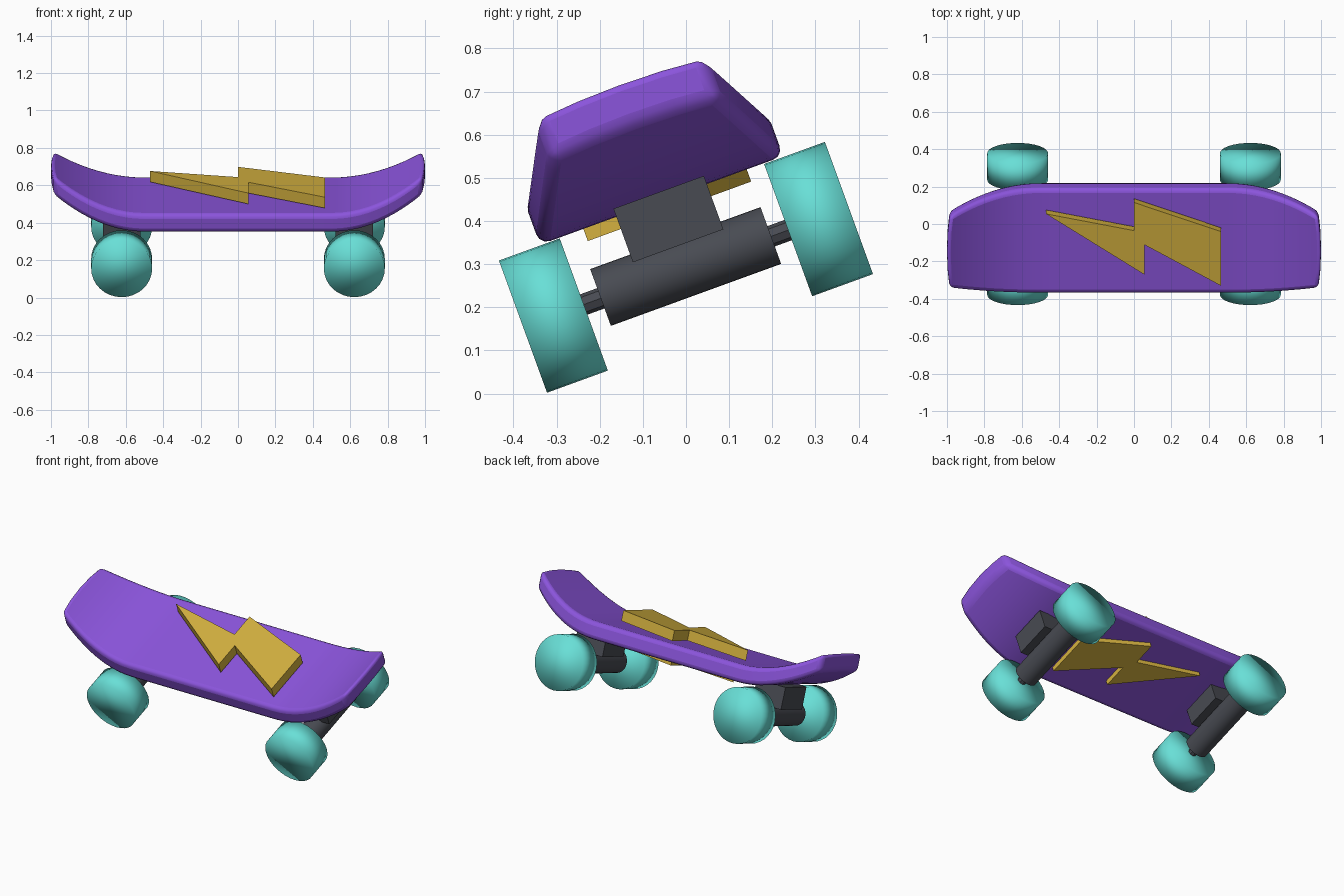
import bpy, bmesh, math
from mathutils import Matrix, Vector

if "Cube" in bpy.data.objects:
    bpy.data.objects.remove(bpy.data.objects["Cube"])

# The whole skateboard leans sideways about its long axis
LEAN = Matrix.Rotation(math.radians(20), 4, 'X')
MID = 0.1  # centre line across the board, before leaning


def material(name, rgb):
    m = bpy.data.materials.new(name)
    m.diffuse_color = (*rgb, 1)
    m.use_nodes = True
    m.node_tree.nodes["Principled BSDF"].inputs["Base Color"].default_value = m.diffuse_color
    return m


purple = material("purple", (0.26, 0.09, 0.72))
teal = material("teal", (0.14, 0.74, 0.68))
yellow = material("yellow", (0.66, 0.44, 0.05))
grey = material("dark_grey", (0.065, 0.07, 0.085))


def finish(name, bm, mat, smooth=None):
    bmesh.ops.recalc_face_normals(bm, faces=bm.faces)
    bm.transform(LEAN)
    me = bpy.data.meshes.new(name)
    bm.to_mesh(me)
    bm.free()
    me.materials.append(mat)
    ob = bpy.data.objects.new(name, me)
    bpy.context.collection.objects.link(ob)
    bpy.ops.object.select_all(action='DESELECT')
    ob.select_set(True)
    bpy.context.view_layer.objects.active = ob
    if smooth == 'ALL':
        bpy.ops.object.shade_smooth()
    elif smooth:
        bpy.ops.object.shade_smooth_by_angle(angle=math.radians(smooth))
    return ob


def cylinder(name, x, y, z, radius, length, sides, mat, smooth):
    bm = bmesh.new()
    bmesh.ops.create_cone(bm, cap_ends=True, segments=sides, radius1=radius, radius2=radius,
                          depth=length, matrix=Matrix.Translation((x, y, z))
                          @ Matrix.Rotation(math.pi / 2, 4, 'X'))
    return finish(name, bm, mat, smooth)


def box(name, centre, size, mat):
    bm = bmesh.new()
    bmesh.ops.create_cube(bm, size=1, matrix=Matrix.Translation(centre)
                          @ Matrix.Diagonal((*size, 1)))
    return finish(name, bm, mat)


def deck_point(x, u, z):
    """Narrow the tips, round them slightly and sweep them upward."""
    t = max(0, (abs(x) - 0.5) / 0.5)
    half = 0.3 - 0.095 * t * t
    px = x * (1 - 0.014 * u * u * t)
    rise = 0.19 * max(0, (abs(px) - 0.5) / 0.5) ** 2
    return Vector((px, MID + half * u, z + rise))


# Deck: closed box grid shaped by deck_point, with rounded rims
bm = bmesh.new()
xs = [-1 + i / 20 for i in range(41)]
us = [-1, -0.5, 0, 0.5, 1]
low, top = [[[bm.verts.new(deck_point(x, u, z)) for u in us] for x in xs]
            for z in (0.44, 0.545)]
for grid in (low, top):
    for a, b in zip(grid, grid[1:]):
        for j in range(4):
            bm.faces.new((a[j], a[j + 1], b[j + 1], b[j]))
for i in range(40):
    for j in (0, 4):
        bm.faces.new((low[i][j], low[i + 1][j], top[i + 1][j], top[i][j]))
for i in (0, 40):
    for j in range(4):
        bm.faces.new((low[i][j], low[i][j + 1], top[i][j + 1], top[i][j]))
deck = finish("deck", bm, purple)
bevel = deck.modifiers.new("rim", 'BEVEL')
bevel.width = 0.025
bevel.segments = 3
bevel.limit_method = 'ANGLE'
bevel.angle_limit = math.radians(40)
bpy.ops.object.shade_smooth_by_angle(angle=math.radians(35))

# Lightning bolts above and below the deck
BOLT = [(-0.47, 0.282), (0, 0.187), (0, 0.347), (0.465, 0.181),
        (0.465, -0.127), (0.055, 0.107), (0.055, -0.063)]


def bolt(name, scale, z0, z1):
    bm = bmesh.new()
    face = bm.faces.new([bm.verts.new((x * scale, MID + (y - MID) * scale, z0)) for x, y in BOLT])
    new = bmesh.ops.extrude_face_region(bm, geom=[face])["geom"]
    bmesh.ops.translate(bm, vec=(0, 0, z1 - z0),
                        verts=[g for g in new if isinstance(g, bmesh.types.BMVert)])
    finish(name, bm, yellow)


bolt("bolt_top", 1, 0.555, 0.617)
bolt("bolt_underside", 0.85, 0.41, 0.47)

# Trucks and wheels at both ends
for end, x in (("left", -0.622), ("right", 0.622)):
    box(f"truck_mount_{end}", (x, MID, 0.394), (0.2, 0.223, 0.132), grey)
    cylinder(f"truck_hanger_{end}", x, MID, 0.277, 0.07, 0.42, 32, grey, 40)
    cylinder(f"axle_{end}", x, MID, 0.275, 0.025, 0.7, 8, grey, None)
    for side, s in (("front", -1), ("back", 1)):
        cylinder(f"wheel_{side}_{end}", x, MID + s * 0.327, 0.275, 0.163, 0.15, 32, teal, 'ALL')
